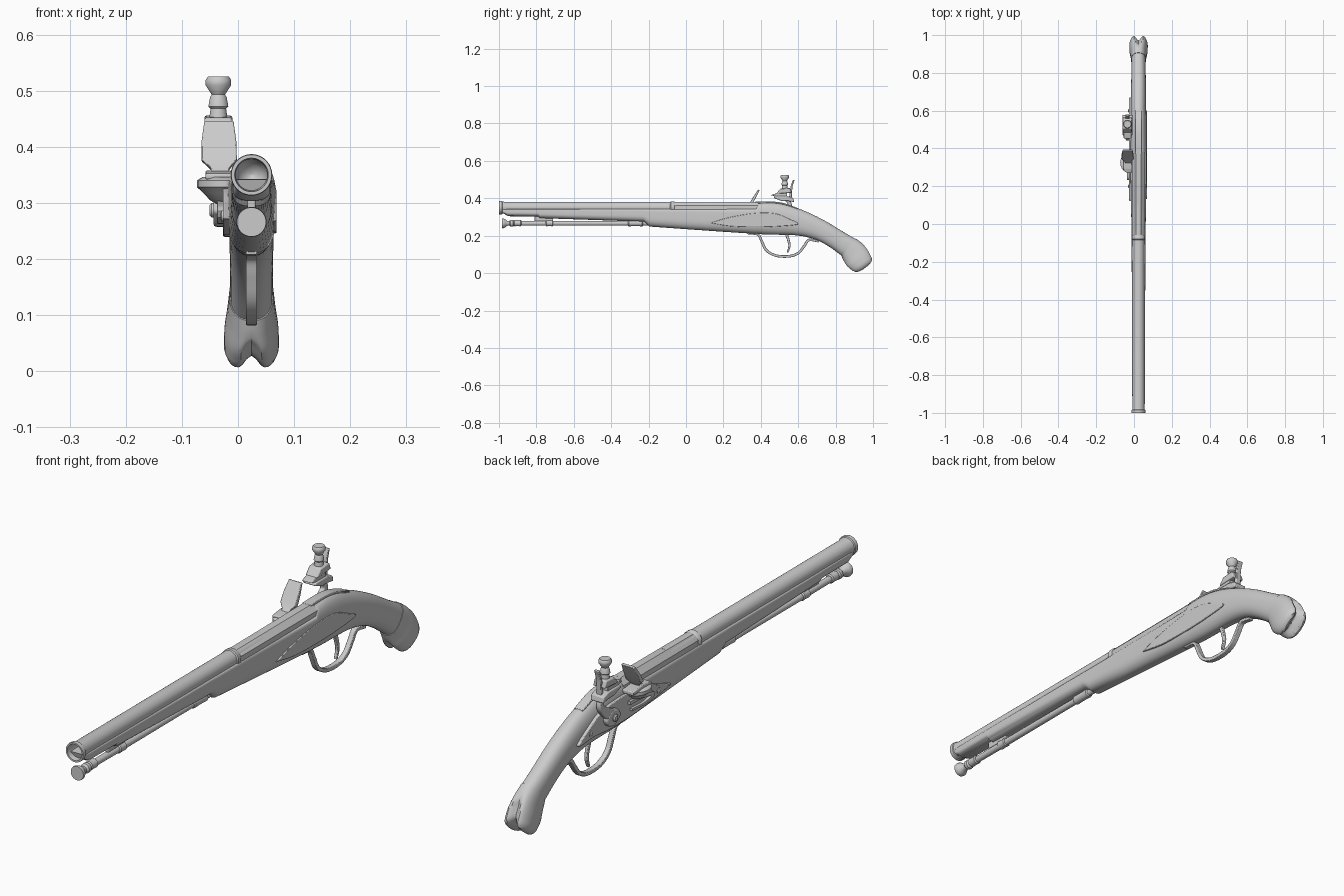
import bpy, bmesh, math
from mathutils import Vector

CX = 0.024  # centre plane of barrel and stock


def skin(name, rings, bevel=0):
    """Join closed rings of points with quads and cap both ends."""
    bm = bmesh.new()
    vs = [[bm.verts.new(p) for p in r] for r in rings]
    n = len(vs[0])
    for a, b in zip(vs, vs[1:]):
        for i in range(n):
            j = (i + 1) % n
            bm.faces.new((a[i], a[j], b[j], b[i]))
    bm.faces.new(vs[0])
    bm.faces.new(vs[-1])
    bmesh.ops.recalc_face_normals(bm, faces=bm.faces)
    me = bpy.data.meshes.new(name)
    bm.to_mesh(me)
    bm.free()
    ob = bpy.data.objects.new(name, me)
    bpy.context.collection.objects.link(ob)
    if bevel:
        m = ob.modifiers.new("bevel", "BEVEL")
        m.width, m.segments = bevel, 2
    return ob


def lathe(name, profile, axis, centre, n=32):
    """Revolve (radius, position) points; centre is the other two coordinates."""
    rings = []
    for r, h in profile:
        ring = []
        for i in range(n):
            a = 2 * math.pi * (i + 0.5) / n
            u, v = centre[0] + r * math.cos(a), centre[1] + r * math.sin(a)
            ring.append({"x": (h, u, v), "y": (u, h, v), "z": (u, v, h)}[axis])
        rings.append(ring)
    return skin(name, rings)


def prism(name, outline, x0, x1, bevel=0.003):
    return skin(name, [[(x, y, z) for y, z in outline] for x in (x0, x1)], bevel)


def smooth(pts, k=5):
    """Catmull-Rom interpolation of tuples."""
    p = [Vector(q) for q in pts]
    p = [2 * p[0] - p[1]] + p + [2 * p[-1] - p[-2]]
    out = []
    for i in range(1, len(p) - 2):
        a, b, c, d = p[i - 1:i + 3]
        for s in range(k):
            t = s / k
            out.append(0.5 * (2 * b + (c - a) * t + (2 * a - 5 * b + 4 * c - d) * t * t
                              + (3 * b - a - 3 * c + d) * t ** 3))
    return out + [p[-2]]


def ribbon(name, pts, x, half_w, bevel=0.002):
    """Bent bar in the y-z plane; pts are (y, z, half thickness)."""
    path = smooth(pts)
    rings = []
    for i, (y, z, t) in enumerate(path):
        a, b = path[max(i - 1, 0)], path[min(i + 1, len(path) - 1)]
        d = Vector((b[0] - a[0], b[1] - a[1])).normalized() * t
        rings.append([(x + sx * half_w, y - s * d.y, z + s * d.x)
                      for sx, s in ((-1, -1), (1, -1), (1, 1), (-1, 1))])
    return skin(name, rings, bevel)


def section(ty, tz, by, bz, hw, nt, nb=2.4, n=40):
    """Rounded section between a top and a bottom point."""
    ring = []
    for i in range(n):
        a = 2 * math.pi * i / n
        c, s = math.cos(a), math.sin(a)
        e = 2 / (nt if s > 0 else nb)
        v = 0.5 + 0.5 * math.copysign(abs(s) ** e, s)
        ring.append(Vector((CX + hw * math.copysign(abs(c) ** e, c),
                            by + (ty - by) * v, bz + (tz - bz) * v)))
    return ring


# Stock: straight fore-end, then the curved grip
fore = [(-.985, .342, -.978, .320, .029, 7), (-.955, .343, -.950, .304, .033, 8),
        (-.79, .343, -.79, .303, .034, 8), (-.783, .343, -.783, .294, .034, 8),
        (-.235, .343, -.225, .275, .036, 8), (-.20, .343, -.195, .249, .036, 8),
        (0, .343, 0, .235, .038, 8), (.2, .343, .2, .221, .041, 8),
        (.375, .345, .37, .210, .044, 7)]
grip = [(.385, .374, .385, .209, .044, 3), (.45, .378, .44, .206, .044, 2.6),
        (.52, .370, .50, .205, .043, 2.4), (.60, .346, .575, .203, .041, 2.3),
        (.68, .312, .645, .193, .040, 2.3), (.76, .270, .71, .172, .039, 2.3),
        (.84, .221, .775, .135, .038, 2.3), (.91, .180, .836, .090, .038, 2.3)]
skin("stock", [section(*s) for s in fore] + [section(*s) for s in smooth(grip, 4)])

# Butt cap: flared, with a cleft between two lobes
butt = smooth([(.907, .185, .832, .090, .0395, 2.3), (.950, .156, .846, .058, .043, 2.3),
               (.982, .123, .862, .028, .048, 2.2), (.999, .090, .888, .006, .049, 2.2)], 4)
rings = [section(*s) for s in butt]
axis = Vector((0, .72, -.69))
last = rings[-1]
mid = sum(last, Vector()) / len(last)
for f, push in ((.93, .012), (.8, .021), (.62, .026), (.42, .028), (.2, .029), (.03, .029)):
    rings.append([mid + (p - mid) * f + axis * push for p in last])
start = sum(rings[0], Vector()) / len(rings[0])
for ring in rings:
    c = sum(ring, Vector()) / len(ring)
    s = min(1, max(0, (c - start).dot(axis) / .09)) ** 1.6
    for p in ring:
        g = s * math.exp(-((p.x - CX) / .015) ** 2)
        p -= axis * .038 * g
        p.yz = p.yz + (c.yz - p.yz) * .22 * g
skin("butt_cap", rings)

# Barrel: round with a muzzle ring and open bore, octagonal breech
lathe("barrel", [(.031, .1), (.031, -.97), (.033, -.982), (.036, -.985), (.037, -.992),
                 (.036, -1), (.030, -1), (.028, -.985), (.027, -.90), (.018, -.88),
                 (.002, -.87)], "y", (CX, .350), 40)
lathe("breech_ring", [(.031, -.085), (.035, -.08), (.035, -.066), (.031, -.06)], "y", (CX, .349))
lathe("breech", [(.034, -.062), (.0355, -.055), (.0375, .385)], "y", (CX, .3465), 8)
ribbon("tang", [(.37, .377, .005), (.45, .379, .004), (.52, .371, .004), (.60, .344, .003)],
       CX, .018)

# Ramrod and its pipes
lathe("ramrod", [(.002, -.985), (.026, -.985), (.027, -.978), (.023, -.968), (.013, -.955),
                 (.012, -.945), (.018, -.938), (.018, -.925), (.012, -.918), (.013, -.74),
                 (.012, -.15)], "y", (CX, .266), 24)
for i, y in enumerate((-.90, -.73, -.27)):
    w = .02 if i < 2 else .04
    lathe(f"ramrod_pipe_{i}", [(.013, y - w), (.017, y - w + .004), (.016, y),
                               (.017, y + w - .004), (.013, y + w)], "y", (CX, .267), 24)
prism("pipe_lug", [(-.81, .31), (-.81, .278), (-.71, .278), (-.71, .31)], CX - .007, CX + .007)

# Trigger guard and trigger
ribbon("trigger_guard", [(.33, .213, .005), (.385, .205, .006), (.405, .17, .007),
                         (.430, .122, .007), (.48, .094, .007), (.55, .090, .007),
                         (.60, .107, .007), (.632, .145, .007), (.658, .177, .007),
                         (.71, .169, .005)], CX, .010)
ribbon("trigger", [(.535, .215, .008), (.548, .175, .007), (.553, .145, .006),
                   (.543, .110, .004)], CX, .006)

# Lock plate on the left, raised side panel on the right
plate = smooth([(.12, .272), (.20, .300), (.27, .325), (.40, .335), (.52, .326), (.59, .298),
                (.67, .245), (.58, .248), (.48, .240), (.34, .243), (.22, .255), (.12, .272)])
prism("lock_plate", plate[:-1], -.027, .0)
panel = smooth([(.13, .268), (.24, .300), (.38, .322), (.48, .318), (.55, .290), (.60, .262),
                (.50, .250), (.38, .246), (.24, .250), (.13, .268)])
prism("side_panel", panel[:-1], .05, .069)

# Pan with its bowl-shaped underside
pan = []
for z, k in ((.296, .25), (.305, .55), (.318, .78), (.328, 1), (.340, 1), (.346, .82)):
    pan.append([(-.022 + (.051 * k if math.cos(a) < 0 else .022) * math.cos(a),
                 .325 + .056 * k * math.sin(a), z)
                for a in (2 * math.pi * i / 24 for i in range(24))])
skin("pan", pan)
prism("pan_cover", [(.285, .342), (.285, .352), (.335, .358), (.395, .352), (.395, .338)],
      -.058, -.012)

# Frizzen: leaning steel plate
frizzen = []
for y, z, x0, x1, t in ((.325, .345, -.048, -.016, .012), (.338, .362, -.048, -.016, .010),
                        (.350, .378, -.065, -.002, .008), (.368, .41, -.065, -.003, .007),
                        (.390, .447, -.060, -.008, .004)):
    frizzen.append([(x0, y - t, z), (x1, y - t, z), (x1, y + t, z - .004), (x0, y + t, z - .004)])
skin("frizzen", frizzen, .002)
ribbon("frizzen_spring", [(.38, .300, .006), (.30, .297, .006), (.24, .283, .007),
                          (.29, .268, .005), (.37, .272, .004)], -.031, .006)

# Cock: round body, curved neck, two jaws, flint, comb and screw
body = smooth([(.44, .285), (.46, .312), (.495, .318), (.525, .295), (.515, .268),
               (.48, .258), (.44, .285)])
prism("cock_body", body[:-1], -.044, -.02, .006)
lathe("cock_pin", [(.013, -.02), (.013, -.047), (.009, -.051)], "x", (.482, .287), 20)
ribbon("cock_neck", [(.485, .295, .024), (.525, .322, .018), (.553, .350, .013),
                     (.552, .375, .011), (.535, .400, .013)], -.033, .010, .004)
prism("lower_jaw", [(.468, .402), (.474, .412), (.54, .412), (.573, .402), (.578, .380),
                    (.545, .385), (.51, .386)], -.062, -.008, .004)
prism("flint", [(.452, .417), (.49, .428), (.54, .428), (.54, .410), (.48, .410)], -.055, -.014, .002)
prism("upper_jaw", [(.482, .424), (.505, .452), (.555, .456), (.565, .430)], -.060, -.010, .004)
ribbon("cock_comb", [(.556, .385, .008), (.561, .43, .006), (.565, .465, .005),
                     (.576, .498, .004)], -.035, .010)
lathe("jaw_screw", [(.018, .44), (.014, .468), (.018, .472), (.015, .488), (.012, .493),
                    (.023, .510), (.023, .519), (.019, .525)], "z", (-.035, .528), 24)

# Lock screws
for i, (y, z) in enumerate(((.20, .277), (.60, .268))):
    lathe(f"lock_screw_{i}", [(.010, -.02), (.010, -.029), (.006, -.031)], "x", (y, z), 16)

# Smooth shading with crisp edges
for ob in bpy.context.collection.objects:
    ob.select_set(True)
    bpy.context.view_layer.objects.active = ob
bpy.ops.object.shade_smooth_by_angle(angle=math.radians(35))
